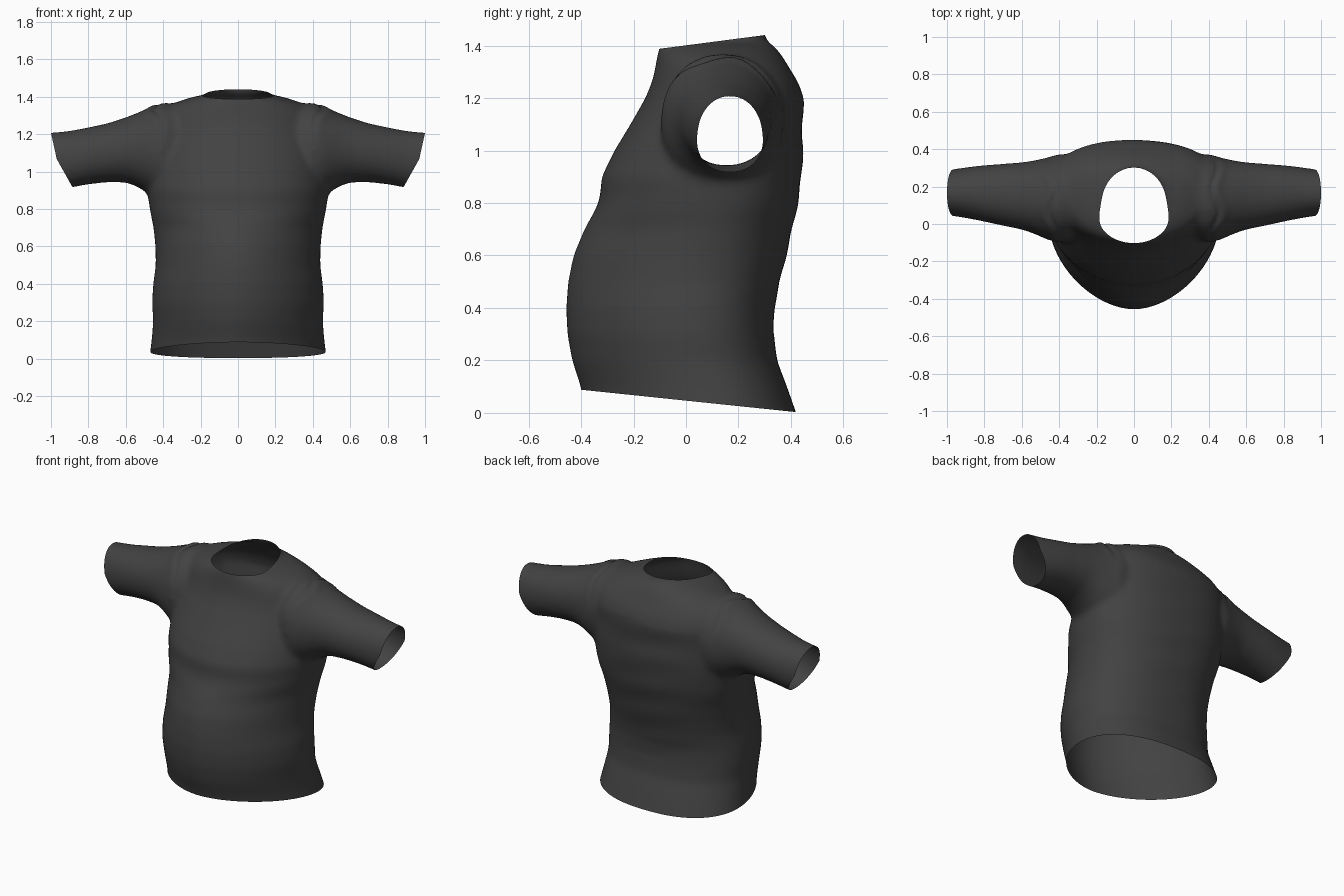
import bpy, bmesh, math
from mathutils import Vector

if "Cube" in bpy.data.objects:
    bpy.data.objects.remove(bpy.data.objects["Cube"])

N = 64


def loft(bm, rings):
    """Skin a list of closed point rings and cap both ends."""
    loops = [[bm.verts.new(p) for p in ring] for ring in rings]
    for a, b in zip(loops, loops[1:]):
        for i in range(N):
            j = (i + 1) % N
            bm.faces.new((a[i], a[j], b[j], b[i]))
    bm.faces.new(loops[0][::-1])
    bm.faces.new(loops[-1])


def power(v, e):
    return math.copysign(abs(v) ** (2 / e), v)


def torso_ring(z, hw, front, back):
    """Pointed belly side, flatter back side."""
    mid = front + (back - front) * 0.6
    pts = []
    for i in range(N):
        t = 2 * math.pi * i / N
        c, s = math.cos(t), math.sin(t)
        e = (1.8 if z < .75 else 2.05) if s < 0 else 2.3
        if z > 1.35:
            e = 2.0
        depth = mid - front if s < 0 else back - mid
        pts.append((hw * power(c, e), mid + depth * power(s, e), z))
    return pts


def sleeve_ring(side, x, y0, y1, z0, z1):
    pts = []
    for i in range(N):
        t = 2 * math.pi * i / N
        pts.append((side * x,
                    (y0 + y1) / 2 + (y1 - y0) / 2 * power(math.cos(t), 2.1),
                    (z0 + z1) / 2 + (z1 - z0) / 2 * power(math.sin(t), 2.1)))
    return pts


# torso: height, half width, front y, back y
TORSO = [(-0.10, .50, -.36, .455), (0.0, .475, -.385, .42), (.1, .462, -.402, .385),
         (.2, .454, -.435, .347), (.3, .460, -.453, .335), (.4, .454, -.458, .336),
         (.5, .440, -.450, .358), (.6, .442, -.430, .382), (.7, .452, -.388, .405),
         (.78, .468, -.343, .423), (.82, .475, -.328, .430), (.9, .485, -.322, .440),
         (1.0, .48, -.273, .447), (1.1, .47, -.212, .442), (1.2, .455, -.155, .450),
         (1.26, .445, -.130, .428), (1.31, .42, -.118, .397), (1.36, .36, -.110, .367),
         (1.395, .26, -.102, .340), (1.412, .18, -.096, .315), (1.43, .148, -.092, .300),
         (1.54, .145, -.092, .295)]

# sleeve: x, front y, back y, bottom z, top z
SLEEVE = [(.25, -.04, .36, .92, 1.34), (.40, -.10, .375, .85, 1.372),
          (.46, -.085, .356, .87, 1.348), (.54, -.050, .338, .92, 1.314),
          (.6, -.030, .330, .942, 1.290), (.7, -.01, .322, .943, 1.258),
          (.8, .012, .315, .932, 1.237), (.9, .032, .303, .913, 1.218),
          (1.0, .047, .288, .893, 1.209), (1.12, .055, .275, .88, 1.20)]

bm = bmesh.new()
loft(bm, [torso_ring(*r) for r in TORSO])
for side in (1, -1):
    loft(bm, [sleeve_ring(side, *r) for r in SLEEVE])
bmesh.ops.recalc_face_normals(bm, faces=bm.faces)
raw = bpy.data.meshes.new("shirt_blank")
bm.to_mesh(raw)
bm.free()
shirt = bpy.data.objects.new("shirt", raw)
bpy.context.collection.objects.link(shirt)

# fuse torso and sleeves into one cloth surface
fuse = shirt.modifiers.new("fuse", 'REMESH')
fuse.mode = 'VOXEL'
fuse.voxel_size = 0.014
relax = shirt.modifiers.new("relax", 'SMOOTH')
relax.factor = 0.5
relax.iterations = 20
deps = bpy.context.evaluated_depsgraph_get()
mesh = bpy.data.meshes.new_from_object(shirt.evaluated_get(deps))
shirt.modifiers.clear()
shirt.data = mesh

bm = bmesh.new()
bm.from_mesh(mesh)
bm.normal_update()


def bump(d, w):
    return math.exp(-(d / w) ** 2)


# soft folds: armhole seams on the shoulders and faint ripples on the back
moves = []
for v in bm.verts:
    x, y, z = v.co
    d = 0
    if z > 1.15:
        seam = .43 - .1 * (1.3 - z) + .02 * math.sin(25 * y)
        fade = min(1, (z - 1.15) / .15)
        d -= .008 * bump(abs(x) - seam, .014) * fade
        d += .005 * bump(abs(x) - seam - .03, .025) * fade
    if y > .25 and abs(x) < .4 and .3 < z < 1.2:
        d += .002 * math.sin(34 * z + 7 * x) * math.cos(5 * x) * min(1, (y - .25) / .1)
    moves.append((v, v.normal * d))
for v, m in moves:
    v.co += m


def trim(point, normal, keep_out=0):
    """Cut away cloth on the normal side; only faces beyond |x| = keep_out on the point's side."""
    side = math.copysign(1, point[0])
    faces = [f for f in bm.faces if not keep_out or f.calc_center_median().x * side > keep_out]
    geom = {g for f in faces for g in (*f.verts, *f.edges)} | set(faces)
    bmesh.ops.bisect_plane(bm, geom=list(geom), dist=1e-5, plane_co=Vector(point),
                           plane_no=Vector(normal), clear_outer=True)


trim((0, .42, .003), (0, -.104, -1))            # hem
trim((0, -.10, 1.388), (0, -.13, 1))            # neck opening
for side in (1, -1):                            # sleeve cuffs, bowed outward
    trim((side * 1.0, 0, 1.208), (side, 0, -.22), .65)
    trim((side * .965, 0, 1.06), (side, 0, -.56), .65)

for f in bm.faces:
    f.smooth = True
bm.to_mesh(mesh)
bm.free()

cloth = bpy.data.materials.new("charcoal cloth")
cloth.diffuse_color = (.055, .055, .055, 1)
cloth.use_nodes = True
cloth.node_tree.nodes["Principled BSDF"].inputs["Base Color"].default_value = cloth.diffuse_color
mesh.materials.clear()
mesh.materials.append(cloth)
